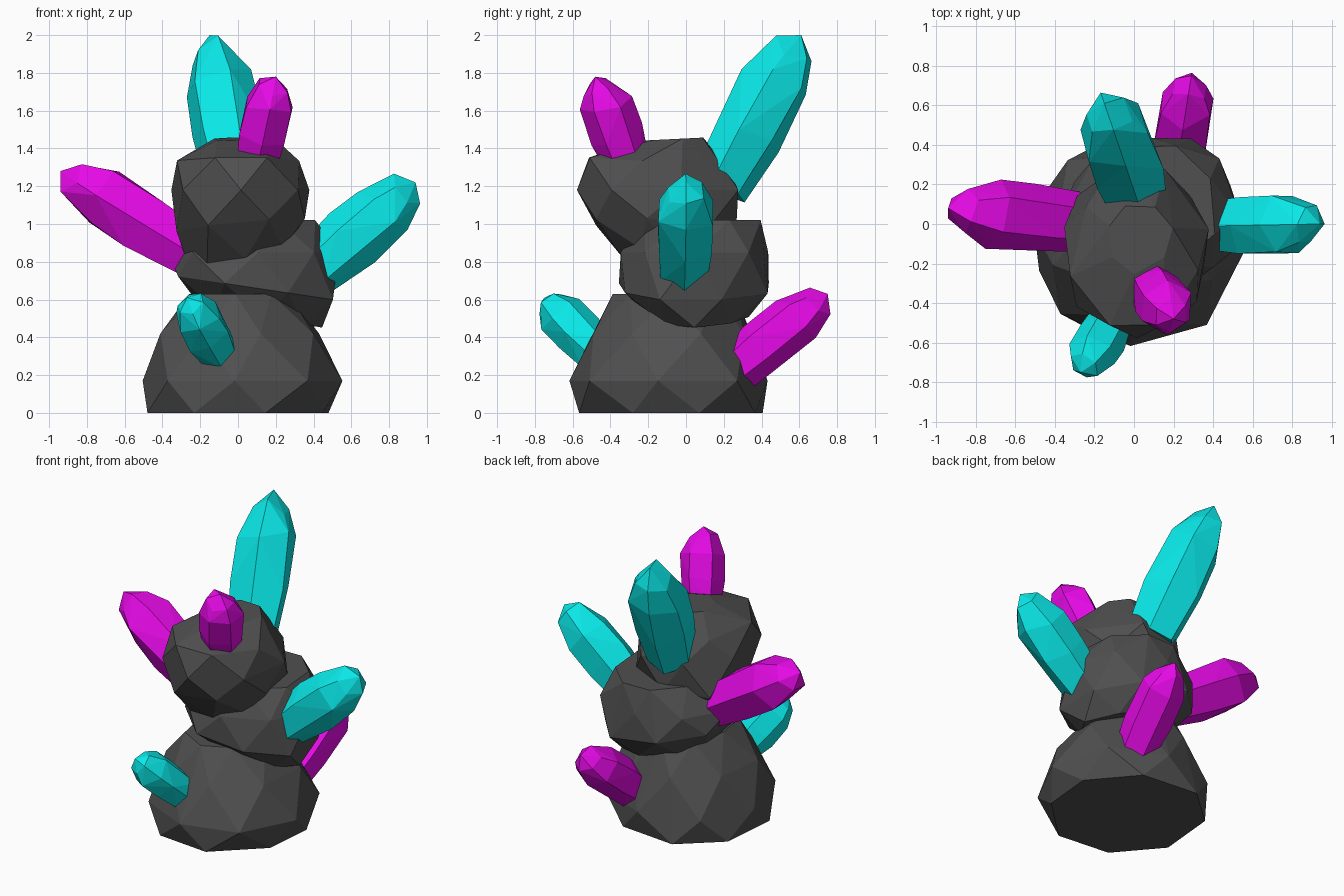
import bpy
import bmesh
import math
import random
from mathutils import Vector

random.seed(4)

old = bpy.data.objects.get("Cube")
if old:
    bpy.data.objects.remove(old)


def make_material(name, colour):
    mat = bpy.data.materials.new(name)
    mat.use_nodes = True
    mat.diffuse_color = colour
    mat.node_tree.nodes["Principled BSDF"].inputs["Base Color"].default_value = colour
    return mat


stone = make_material("dark grey stone", (0.08, 0.08, 0.08, 1))
cyan = make_material("cyan crystal", (0.003, 0.8, 0.8, 1))
magenta = make_material("magenta crystal", (0.8, 0.003, 0.8, 1))


def hull_object(name, points, mat):
    """Wrap the points in a flat-shaded convex shell."""
    bm = bmesh.new()
    for p in points:
        bm.verts.new(p)
    bmesh.ops.convex_hull(bm, input=bm.verts[:])
    bmesh.ops.delete(bm, geom=[v for v in bm.verts if not v.link_faces], context='VERTS')
    bmesh.ops.dissolve_limit(bm, angle_limit=math.radians(4),
                             verts=bm.verts[:], edges=bm.edges[:])
    bmesh.ops.recalc_face_normals(bm, faces=bm.faces[:])
    mesh = bpy.data.meshes.new(name)
    bm.to_mesh(mesh)
    bm.free()
    mesh.materials.append(mat)
    obj = bpy.data.objects.new(name, mesh)
    bpy.context.collection.objects.link(obj)
    return obj


def boulder(name, rings, sides, turn, wobble=0.02):
    """Each ring: centre, x radius, y radius, slope along x, slope along y."""
    points = []
    for level, (centre, rx, ry, slope_x, slope_y) in enumerate(rings):
        for i in range(sides):
            a = math.tau * (i + turn + 0.5 * (level % 2)) / sides
            dx = 1.03 * rx * math.cos(a) + random.uniform(-wobble, wobble)
            dy = 1.03 * ry * math.sin(a) + random.uniform(-wobble, wobble)
            points.append(Vector(centre) + Vector((dx, dy, dx * slope_x + dy * slope_y)))
    return hull_object(name, points, stone)


def crystal(name, base, tip, radius, mat, turn=0.0, sides=6):
    """Faceted spike that swells in the middle and closes to a point."""
    base, tip = Vector(base), Vector(tip)
    axis = tip - base
    frame = axis.to_track_quat('Z', 'Y')
    points = [tip]
    for t, r in ((0, 0.85), (0.35, 1), (0.68, 0.98), (0.88, 0.62)):
        for i in range(sides):
            a = math.tau * (i + turn) / sides
            reach = r * radius * random.uniform(0.95, 1.08)
            along = t + random.uniform(-0.05, 0.05) * (t > 0)
            points.append(base + axis * along
                          + frame @ Vector((math.cos(a), math.sin(a), 0)) * reach)
    return hull_object(name, points, mat)


# Stacked boulders
boulder("bottom_boulder", [
    ((0, -0.07, 0), 0.5, 0.49, 0, 0),
    ((0.02, -0.09, 0.17), 0.52, 0.52, 0, 0),
    ((0, -0.07, 0.42), 0.42, 0.42, 0, 0),
    ((0, -0.06, 0.63), 0.27, 0.31, 0, 0),
], 8, 0.4)
boulder("middle_boulder", [
    ((0.12, 0.06, 0.51), 0.3, 0.26, -0.18, 0),
    ((0.1, 0.04, 0.66), 0.43, 0.4, -0.15, 0),
    ((0.1, 0.06, 0.85), 0.44, 0.38, 0, 0),
    ((0.11, 0.08, 1.02), 0.3, 0.33, 0, 0),
], 8, 0)
boulder("top_boulder", [
    ((0.02, -0.12, 0.81), 0.25, 0.2, 0.28, 0),
    ((0, -0.12, 0.99), 0.34, 0.39, 0.1, -0.05),
    ((0, -0.13, 1.18), 0.37, 0.42, 0, 0),
    ((0, -0.16, 1.33), 0.31, 0.36, 0, -0.06),
    ((0.02, -0.06, 1.45), 0.16, 0.17, 0, 0.05),
], 7, 0.25)

# Crystals growing out of the boulders
crystal("back_top_crystal", (0, 0.17, 1.2), (-0.15, 0.61, 2), 0.19, cyan, 0.5)
crystal("front_top_crystal", (0.1, -0.31, 1.32), (0.2, -0.48, 1.78), 0.14, magenta)
crystal("left_arm_crystal", (0.4, -0.01, 0.75), (0.94, 0, 1.22), 0.165, cyan, 0.5)
crystal("right_arm_crystal", (-0.24, 0, 0.85), (-0.94, 0.08, 1.28), 0.175, magenta)
crystal("front_lower_crystal", (-0.1, -0.46, 0.31), (-0.27, -0.75, 0.61), 0.125, cyan)
crystal("back_lower_crystal", (0.21, 0.25, 0.22), (0.29, 0.75, 0.63), 0.145, magenta, 0.5)
